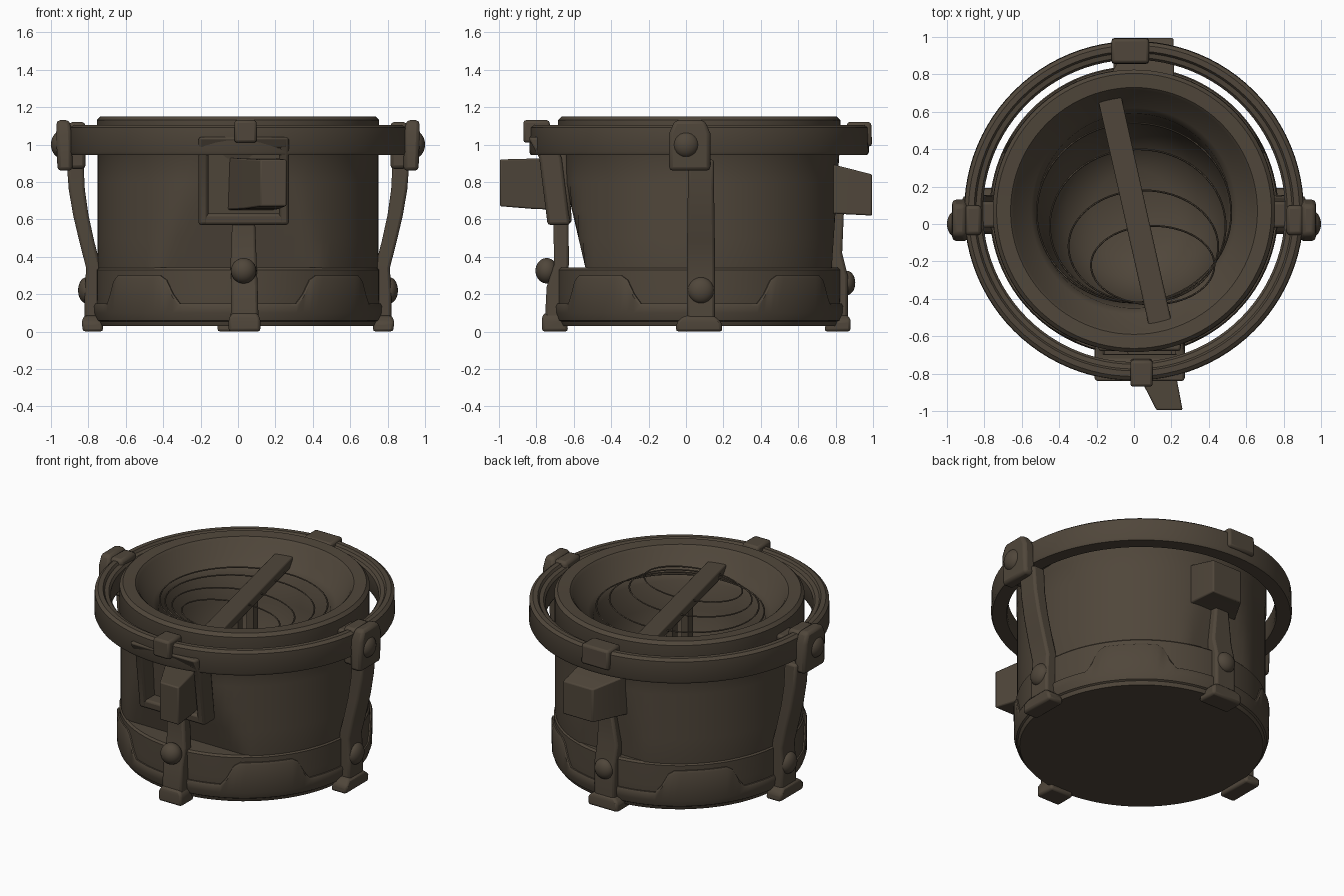
import bpy, bmesh, math
from mathutils import Vector

CY = 0.07  # y centre of the round parts
mat = bpy.data.materials.new("dark_brown_iron")
mat.diffuse_color = (0.08, 0.062, 0.043, 1)


def finish(name, bm, bevel=0.0, angle=35):
    bmesh.ops.remove_doubles(bm, verts=bm.verts, dist=1e-5)
    bmesh.ops.recalc_face_normals(bm, faces=bm.faces)
    me = bpy.data.meshes.new(name)
    bm.to_mesh(me)
    bm.free()
    me.materials.append(mat)
    ob = bpy.data.objects.new(name, me)
    bpy.context.collection.objects.link(ob)
    if bevel:
        m = ob.modifiers.new("bevel", 'BEVEL')
        m.width, m.segments, m.limit_method = bevel, 2, 'ANGLE'
    bpy.ops.object.select_all(action='DESELECT')
    ob.select_set(True)
    bpy.context.view_layer.objects.active = ob
    bpy.ops.object.shade_smooth_by_angle(angle=math.radians(angle))
    return ob


def lathe(name, profile, segs=96, closed=False, shape=None, bevel=0.0):
    """Spin (r, z) points round the centre; shape(x, y, r, z, a) may move each point."""
    bm = bmesh.new()
    cols = []
    for i in range(segs):
        a = 2 * math.pi * i / segs
        col = []
        for r, z in profile:
            p = (r * math.cos(a), CY + r * math.sin(a), z)
            if shape:
                p = shape(*p[:2], r, z, a)
            col.append(bm.verts.new(p))
        cols.append(col)
    n = len(profile)
    for i in range(segs):
        c, d = cols[i], cols[(i + 1) % segs]
        for j in range(n if closed else n - 1):
            k = (j + 1) % n
            bm.faces.new((c[j], d[j], d[k], c[k]))
    bmesh.ops.dissolve_degenerate(bm, dist=1e-5, edges=bm.edges)
    return finish(name, bm, bevel)


def loft(name, axis, sections, bevel=0.015):
    """Rectangular sections (pos, u, v, half_u, half_v) joined along an axis."""
    bm = bmesh.new()
    rings = []
    for p, u, v, hu, hv in sections:
        ring = []
        for su, sv in ((-1, -1), (1, -1), (1, 1), (-1, 1)):
            a, b = u + su * hu, v + sv * hv
            ring.append(bm.verts.new({'x': (p, a, b), 'y': (a, p, b), 'z': (a, b, p)}[axis]))
        rings.append(ring)
    for r, s in zip(rings, rings[1:]):
        for j in range(4):
            k = (j + 1) % 4
            bm.faces.new((r[j], r[k], s[k], s[j]))
    bm.faces.new(rings[0])
    bm.faces.new(rings[-1])
    return finish(name, bm, bevel)


def stud(name, loc, size):
    bm = bmesh.new()
    bmesh.ops.create_uvsphere(bm, u_segments=24, v_segments=14, radius=1)
    for v in bm.verts:
        v.co = Vector([c * s + o for c, s, o in zip(v.co, size, loc)])
    return finish(name, bm, angle=60)


# bowl: round outside with the lower front and back pressed flat
def press(x, y, r, z, a):
    if r > 0.7 and z < 0.95:
        t = (0.95 - z) / 0.6
        y = min(max(y, -0.68 + 0.14 * t), 0.82 - 0.04 * t)
    return x, y, z


lathe("bowl", [(0, 0.28), (0.74, 0.28), (0.75, 0.35), (0.75, 0.5), (0.75, 0.65), (0.75, 0.8),
               (0.75, 0.949), (0.755, 0.96), (0.755, 1.13), (0.735, 1.15), (0.66, 1.145),
               (0.645, 1.13), (0.60, 1.05), (0.55, 1.01), (0.52, 0.97), (0.50, 0.8),
               (0.45, 0.6), (0.36, 0.45), (0.22, 0.37), (0, 0.35)], shape=press)

# swinging ring round the rim
lathe("outer_ring", [(0.808, 0.96), (0.808, 1.07), (0.82, 1.085), (0.845, 1.09), (0.855, 1.105),
                     (0.885, 1.105), (0.905, 1.09), (0.908, 0.96), (0.90, 0.945), (0.815, 0.945)],
      closed=True)

# base drum
lathe("base", [(0, 0.03), (0.735, 0.03), (0.745, 0.05), (0.755, 0.10), (0.757, 0.2), (0.757, 0.33),
               (0.745, 0.342), (0.70, 0.342), (0, 0.34)])


# raised belt with four trapezoid tabs
def tabs(x, y, r, z, a):
    off = abs((math.degrees(a) % 90) - 45)
    k = min(max((20 - off) / 6, 0), 1)
    return x, y, z + (0.15 * k if z > 0.11 else 0)


lathe("base_belt", [(0.74, 0.05), (0.757, 0.06), (0.77, 0.10), (0.772, 0.135), (0.765, 0.15),
                    (0.74, 0.15)], segs=120, closed=True, shape=tabs)

# left and right struts, lugs, feet and studs
for side, s in (("left", -1), ("right", 1)):
    loft(side + "_strut", 'z', [(z, s * x, CY + 0.01, h, w) for z, x, h, w in (
        (0.05, 0.78, 0.04, 0.075), (0.2, 0.78, 0.04, 0.075), (0.34, 0.772, 0.04, 0.075),
        (0.48, 0.808, 0.04, 0.074), (0.62, 0.84, 0.041, 0.072), (0.76, 0.862, 0.043, 0.07),
        (0.92, 0.872, 0.045, 0.07))])
    loft(side + "_foot", 'z', [(0, s * 0.775, CY, 0.055, 0.125), (0.05, s * 0.78, CY, 0.055, 0.12),
                               (0.085, s * 0.78, CY, 0.045, 0.08)])
    stud(side + "_lower_stud", (s * 0.81, CY + 0.01, 0.22), (0.045, 0.07, 0.07))
    loft(side + "_lug_plate", 'z', [(0.86, s * 0.925, 0.02, 0.04, 0.11), (1.06, s * 0.93, 0.02, 0.042, 0.11),
                                    (1.13, s * 0.935, 0.02, 0.035, 0.08)], 0.02)
    loft(side + "_lug_clip", 'z', [(0.87, s * 0.86, 0.02, 0.045, 0.08),
                                   (1.12, s * 0.86, 0.02, 0.045, 0.08)], 0.02)
    stud(side + "_lug_stud", (s * 0.95, 0.0, 1.0), (0.05, 0.07, 0.07))
    loft(side + "_pivot", 'x', [(s * 0.74, 0.05, 1.03, 0.07, 0.04), (s * 0.83, 0.05, 1.03, 0.07, 0.04)])

# front strut, foot, stud and ring clip
loft("front_strut", 'z', [(0.05, 0.035, -0.71, 0.075, 0.045), (0.24, 0.035, -0.70, 0.07, 0.045),
                          (0.36, 0.03, -0.665, 0.07, 0.04), (0.62, 0.03, -0.67, 0.06, 0.04)])
loft("front_foot", 'z', [(0, 0.035, -0.70, 0.085, 0.07), (0.07, 0.035, -0.705, 0.085, 0.065),
                         (0.10, 0.035, -0.71, 0.065, 0.05)])
stud("front_stud", (0.03, -0.745, 0.325), (0.068, 0.06, 0.068))
loft("front_clip", 'z', [(1.01, 0.04, -0.795, 0.06, 0.075), (1.13, 0.04, -0.80, 0.06, 0.07)])

# square frame on the front, leaning out at the top
loft("frame_top", 'z', [(0.975, 0.03, -0.75, 0.24, 0.06), (1.04, 0.03, -0.785, 0.24, 0.06)])
loft("frame_bottom", 'z', [(0.57, 0.03, -0.68, 0.24, 0.06), (0.63, 0.03, -0.685, 0.24, 0.06)])
for label, x in (("left", -0.185), ("right", 0.245)):
    loft("frame_" + label, 'z', [(0.57, x, -0.68, 0.027, 0.06), (0.93, x, -0.725, 0.027, 0.06),
                                 (1.04, x, -0.785, 0.027, 0.06)])
loft("frame_back_plate", 'z', [(0.58, 0.03, -0.63, 0.22, 0.02), (1.03, 0.03, -0.66, 0.22, 0.02)])

# angled spout blocks in front and behind
loft("front_block", 'y', [(-0.62, 0.06, 0.79, 0.13, 0.14), (-0.81, 0.125, 0.79, 0.10, 0.135),
                          (-0.995, 0.19, 0.795, 0.07, 0.125)], 0.008)
loft("back_block", 'y', [(0.74, 0.04, 0.76, 0.17, 0.135), (0.80, 0.045, 0.76, 0.17, 0.13),
                         (0.995, 0.10, 0.73, 0.11, 0.11)], 0.008)

# back strut, foot, stud and ring clip
loft("back_strut", 'z', [(0.05, 0.0, 0.825, 0.075, 0.04), (0.3, 0.0, 0.825, 0.075, 0.04),
                         (0.42, 0.0, 0.80, 0.075, 0.035), (0.66, 0.01, 0.81, 0.05, 0.035)])
loft("back_foot", 'z', [(0, 0.0, 0.81, 0.11, 0.07), (0.06, 0.0, 0.815, 0.11, 0.065),
                        (0.09, 0.0, 0.82, 0.07, 0.045)])
stud("back_stud", (0.0, 0.86, 0.26), (0.065, 0.045, 0.065))
loft("back_clip", 'z', [(0.99, -0.02, 0.925, 0.10, 0.07), (1.12, -0.02, 0.925, 0.10, 0.065)])

# bar across the opening, with posts hanging beneath it
bar = loft("cross_bar", 'y', [(-0.64, 0, 1.035, 0.062, 0.03), (0.64, 0, 1.035, 0.062, 0.03)], 0.008)
bar.rotation_euler.z = math.atan2(0.28, 1.25)
bar.location = (0.005, CY, 0)
for i, k in enumerate((-0.12, 0.12)):
    loft("bar_post_%d" % (i + 1), 'z', [(0.36, -0.22 * k, CY + k, 0.025, 0.025),
                                        (1.03, -0.22 * k, CY + k, 0.025, 0.025)], 0)

# thin wire loops inside the bowl, bunched toward the front
for i, (x, y, rx, ry, z) in enumerate(((0.0, 0.06, 0.52, 0.48, 1.02), (0.02, -0.01, 0.47, 0.41, 1.03),
                                       (0.05, -0.12, 0.40, 0.30, 1.04), (0.10, -0.22, 0.33, 0.21, 1.05))):
    bm = bmesh.new()
    n, loops = 64, []
    for j in range(n):
        a = 2 * math.pi * j / n
        c = Vector((math.cos(a), math.sin(a), 0))
        loops.append([bm.verts.new((x + c.x * (rx + du), y + c.y * (ry + du), z + dz))
                      for du, dz in ((0.005, 0), (0, 0.005), (-0.005, 0), (0, -0.005))])
    for j in range(n):
        p, q = loops[j], loops[(j + 1) % n]
        for k in range(4):
            bm.faces.new((p[k], p[(k + 1) % 4], q[(k + 1) % 4], q[k]))
    finish("wire_loop_%d" % (i + 1), bm, angle=100)
